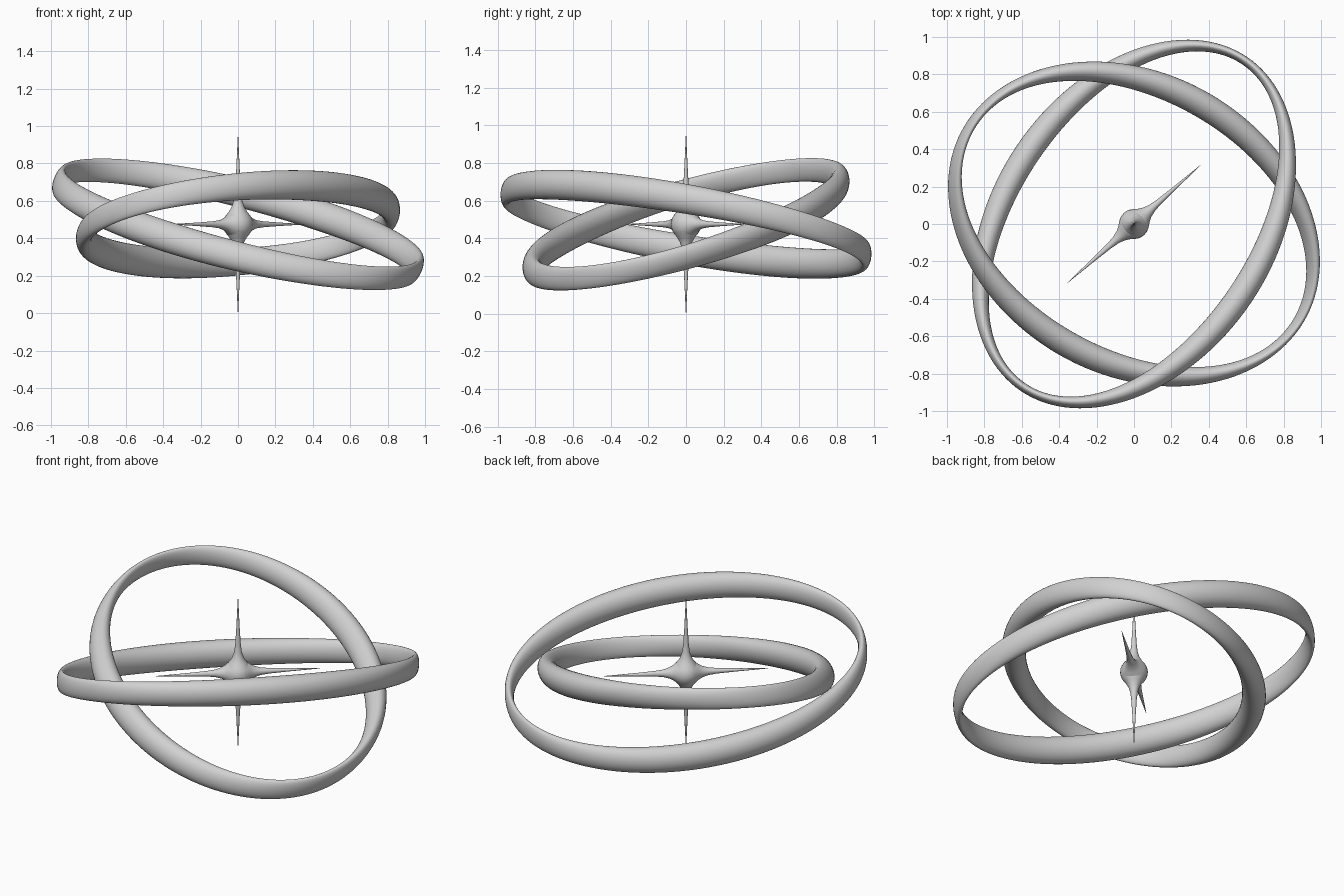
import bpy
import bmesh
from math import sin, cos, pi, radians
from mathutils import Vector, Matrix

cube = bpy.data.objects.get("Cube")
if cube:
    bpy.data.objects.remove(cube, do_unlink=True)

CENTRE = Vector((0, 0, 0.475))

grey = bpy.data.materials.new("light_grey")
grey.use_nodes = True
grey.diffuse_color = (0.64, 0.64, 0.64, 1)
grey.node_tree.nodes["Principled BSDF"].inputs["Base Color"].default_value = (0.64, 0.64, 0.64, 1)


def loft(name, loops, closed):
    """Skin a list of equal loops; closed joins the last loop to the first."""
    bm = bmesh.new()
    rows = [[bm.verts.new(p + CENTRE) for p in loop] for loop in loops]
    n = len(rows[0])
    pairs = list(zip(rows, rows[1:]))
    if closed:
        pairs.append((rows[-1], rows[0]))
    for a, b in pairs:
        for i in range(n):
            j = (i + 1) % n
            bm.faces.new((a[i], a[j], b[j], b[i]))
    if not closed:
        bm.faces.new(rows[0])
        bm.faces.new(rows[-1])
    bmesh.ops.recalc_face_normals(bm, faces=bm.faces)
    mesh = bpy.data.meshes.new(name)
    bm.to_mesh(mesh)
    bm.free()
    mesh.materials.append(grey)
    obj = bpy.data.objects.new(name, mesh)
    bpy.context.collection.objects.link(obj)
    for o in bpy.context.selected_objects:
        o.select_set(False)
    obj.select_set(True)
    bpy.context.view_layer.objects.active = obj
    bpy.ops.object.shade_smooth_by_angle(angle=radians(50))


def ring(name, heading, long, short, slope, lean, steps=128, sides=32):
    """Tilted oval ring: thin at the long ends, thick and leaning along the sides."""
    turn = Matrix.Rotation(radians(heading), 3, 'Z')
    up = Vector((-slope[0], -slope[1], 1)).normalized()

    def lift(x, y):
        p = turn @ Vector((x, y, 0))
        p.z = slope[0] * p.x + slope[1] * p.y
        return p

    loops = []
    for k in range(steps):
        t = 2 * pi * k / steps
        centre = lift(long * cos(t), short * sin(t))
        along = lift(-long * sin(t), short * cos(t)).normalized()
        major = (up - along.cross(up) * lean * sin(t)).normalized()
        minor = along.cross(major)
        wide = 0.023 + 0.046 * sin(t) ** 2
        tall = 0.062 + 0.020 * sin(t) ** 2
        loops.append([centre + minor * wide * cos(u) + major * tall * sin(u)
                      for u in (2 * pi * i / sides for i in range(sides))])
    loft(name, loops, True)


def spindle(name, axis, sides=24):
    """Round core drawn out into a needle at both ends."""
    half = [(0.0, 0.08), (0.025, 0.076), (0.05, 0.063), (0.07, 0.047), (0.095, 0.033),
            (0.13, 0.022), (0.18, 0.016), (0.28, 0.010), (0.475, 0.001)]
    profile = [(-h, r) for h, r in reversed(half[1:])] + half
    spin = Vector((0, 0, 1)).rotation_difference(axis).to_matrix()
    loft(name, [[spin @ Vector((r * cos(u), r * sin(u), h))
                 for u in (2 * pi * i / sides for i in range(sides))]
                for h, r in profile], False)


# Two crossing rings
ring("first_ring", 150, 1.02, 0.735, (-0.19, 0.22), 0.5)
ring("second_ring", 55.8, 1.055, 0.685, (0.178, -0.228), 0.3)

# Central star: upright and level needles through one core
spindle("upright_needle", Vector((0, 0, 1)))
spindle("level_needle", Vector((cos(radians(41.5)), sin(radians(41.5)), 0)))
